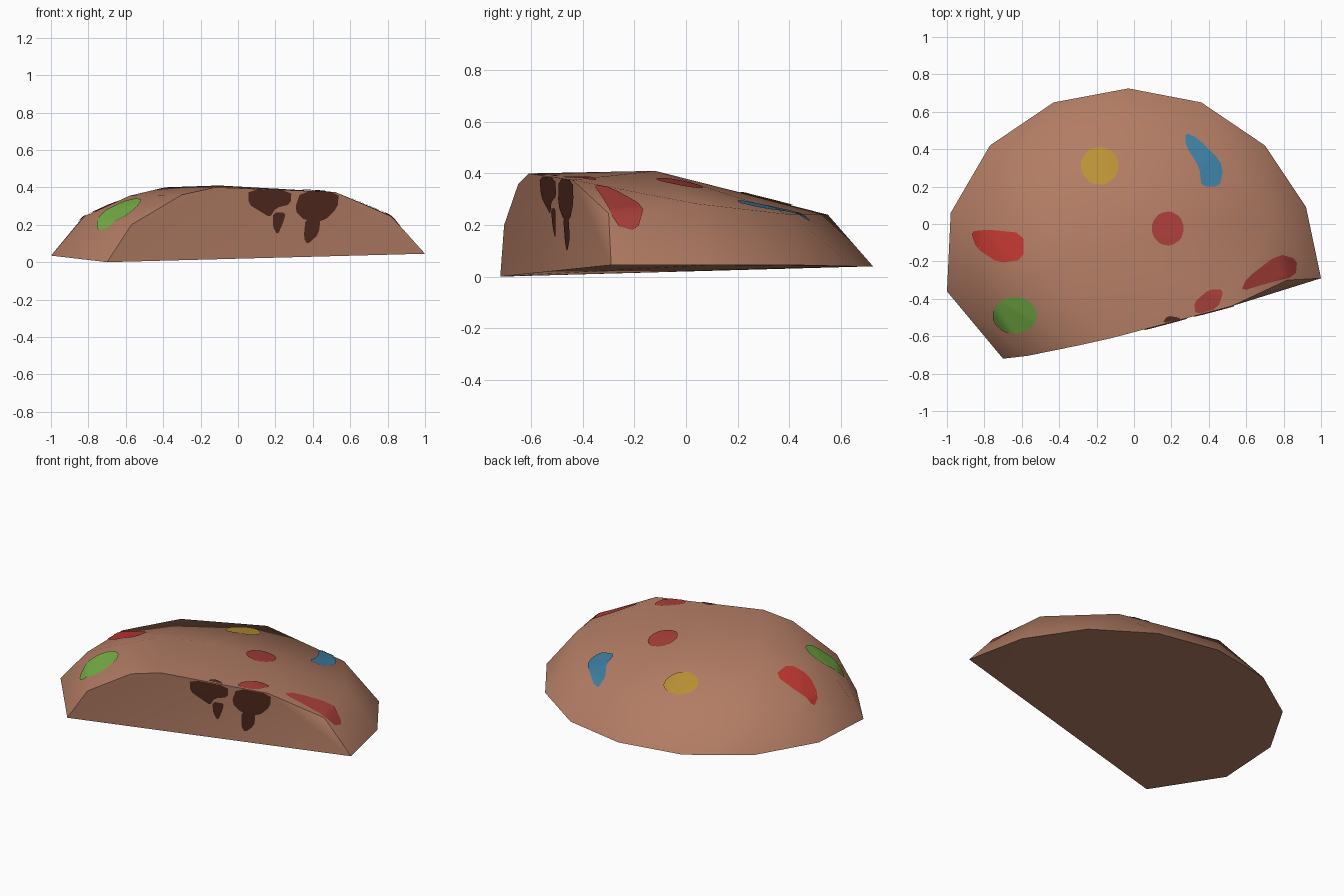
import bpy, bmesh, math
from mathutils import Vector
from mathutils.bvhtree import BVHTree

if "Cube" in bpy.data.objects:
    bpy.data.objects.remove(bpy.data.objects["Cube"])


def material(name, rgb):
    m = bpy.data.materials.new(name)
    m.diffuse_color = (*rgb, 1)
    m.use_nodes = True
    m.node_tree.nodes["Principled BSDF"].inputs["Base Color"].default_value = m.diffuse_color
    return m


brown = material("baked_brown", (0.445, 0.202, 0.127))
dark = material("dark_chocolate", (0.084, 0.023, 0.014))
red = material("bright_red", (0.515, 0.038, 0.030))
dull_red = material("dull_red", (0.392, 0.048, 0.041))
green = material("green", (0.175, 0.413, 0.058))
blue = material("blue", (0.048, 0.209, 0.361))
yellow = material("yellow", (0.515, 0.305, 0.038))


def make_object(name, bm, mat, angle=45):
    me = bpy.data.meshes.new(name)
    bm.to_mesh(me)
    bm.free()
    me.materials.append(mat)
    ob = bpy.data.objects.new(name, me)
    bpy.context.collection.objects.link(ob)
    bpy.ops.object.select_all(action='DESELECT')
    ob.select_set(True)
    bpy.context.view_layer.objects.active = ob
    bpy.ops.object.shade_smooth_by_angle(angle=math.radians(angle))
    return ob


# Bitten dome: rim, flat bitten face, shoulder ring and crown, wrapped in a hull
rim = [(-1, -.36, .035), (-.98, .06, .04), (-.77, .42, .04), (-.43, .65, .04),
       (-.03, .725, .04), (.36, .65, .04), (.70, .42, .045), (.92, .09, .045)]
bite = [(1, -.29, .045), (.52, -.44, .375), (-.12, -.61, .40),
        (-.30, -.65, .36), (-.57, -.705, .20), (-.70, -.72, 0)]
shoulder = [(-.82, -.35, .245), (-.83, .02, .24), (-.65, .35, .235), (-.18, .55, .24),
            (.46, .41, .24), (.74, .04, .283), (.82, -.30, .245)]
crown = [(-.58, -.33, .355), (-.39, -.2, .40), (-.10, -.12, .41)]

bm = bmesh.new()
for p in rim + bite + shoulder + crown:
    bm.verts.new(p)
hull = bmesh.ops.convex_hull(bm, input=bm.verts)
loose = {g for g in hull["geom_interior"] + hull["geom_unused"]
         if isinstance(g, bmesh.types.BMVert)}
bmesh.ops.delete(bm, geom=list(loose), context='VERTS')
bmesh.ops.recalc_face_normals(bm, faces=bm.faces)
surface = BVHTree.FromBMesh(bm)
make_object("cookie_body", bm, brown)


def soften(pts):
    """Round the corners of a closed outline."""
    out = []
    for a, b in zip(pts, pts[1:] + pts[:1]):
        a, b = Vector(a), Vector(b)
        out += [a.lerp(b, .2), a.lerp(b, .5), a.lerp(b, .8)]
    return out


def oval(cx, cy, rx, ry, n=9):
    return [(cx + rx * 1.05 * math.cos(math.tau * i / n),
             cy + ry * 1.05 * math.sin(math.tau * i / n)) for i in range(n)]


def spot(name, outline, mat, front=False, rings=6):
    """Thin patch draped on the body, from above or from the front."""
    pts = soften(outline)
    centre = sum(pts, Vector((0, 0))) / len(pts)

    def drape(p):
        if front:
            start, ray = Vector((p.x, -2, p.y)), Vector((0, 1, 0))
        else:
            start, ray = Vector((p.x, p.y, 2)), Vector((0, 0, -1))
        loc, nor = surface.ray_cast(start, ray)[:2]
        if loc is None:
            guess = start + ray * (1.5 if front else 1.62)
            loc, nor = surface.find_nearest(guess)[:2]
        return loc + nor * 0.005

    bm = bmesh.new()
    mid = bm.verts.new(drape(centre))
    rows = [[bm.verts.new(drape(centre.lerp(p, (r + 1) / rings))) for p in pts]
            for r in range(rings)]
    n = len(pts)
    for i in range(n):
        j = (i + 1) % n
        bm.faces.new((mid, rows[0][i], rows[0][j]))
        for a, b in zip(rows, rows[1:]):
            bm.faces.new((a[i], b[i], b[j], a[j]))
    bm.normal_update()
    toward = Vector((0, -1, 0)) if front else Vector((0, 0, 1))
    if sum((f.normal.dot(toward) for f in bm.faces)) < 0:
        bmesh.ops.reverse_faces(bm, faces=bm.faces)
    make_object(name, bm, mat)


# Coloured spots on the dome (x, y)
spot("yellow_spot", oval(-.183, .31, .10, .10), yellow)
spot("green_spot", oval(-.635, -.487, .117, .097), green)
spot("centre_red_spot", oval(.18, -.025, .085, .09), dull_red)
spot("blue_spot", [(.275, .485), (.34, .455), (.46, .34), (.475, .27),
                   (.455, .20), (.36, .20), (.35, .30), (.275, .42)], blue)
spot("left_red_spot", [(-.87, -.04), (-.78, -.03), (-.59, -.05), (-.59, -.19),
                       (-.72, -.21), (-.84, -.13)], red)
spot("right_red_spot", [(.77, -.16), (.87, -.19), (.86, -.28), (.70, -.32),
                        (.57, -.36), (.60, -.29)], dull_red)
spot("edge_red_spot", [(.40, -.35), (.48, -.35), (.45, -.45), (.33, -.485),
                       (.32, -.42)], dull_red)
spot("edge_dark_spot", [(.15, -.53), (.18, -.49), (.24, -.50), (.25, -.511)], dark)

# Chocolate chunks and crumbs on the bitten face (x, z)
spot("left_chunk", [(.055, .39), (.285, .382), (.28, .31), (.20, .29), (.17, .24),
                    (.12, .27), (.055, .31)], dark, True)
spot("left_crumb", [(.185, .265), (.255, .265), (.24, .21), (.21, .145),
                    (.185, .19)], dark, True)
spot("right_chunk", [(.335, .38), (.54, .373), (.53, .29), (.46, .22), (.36, .22),
                     (.30, .28)], dark, True)
spot("right_crumb", [(.36, .235), (.44, .23), (.43, .15), (.37, .095),
                     (.35, .13)], dark, True)
